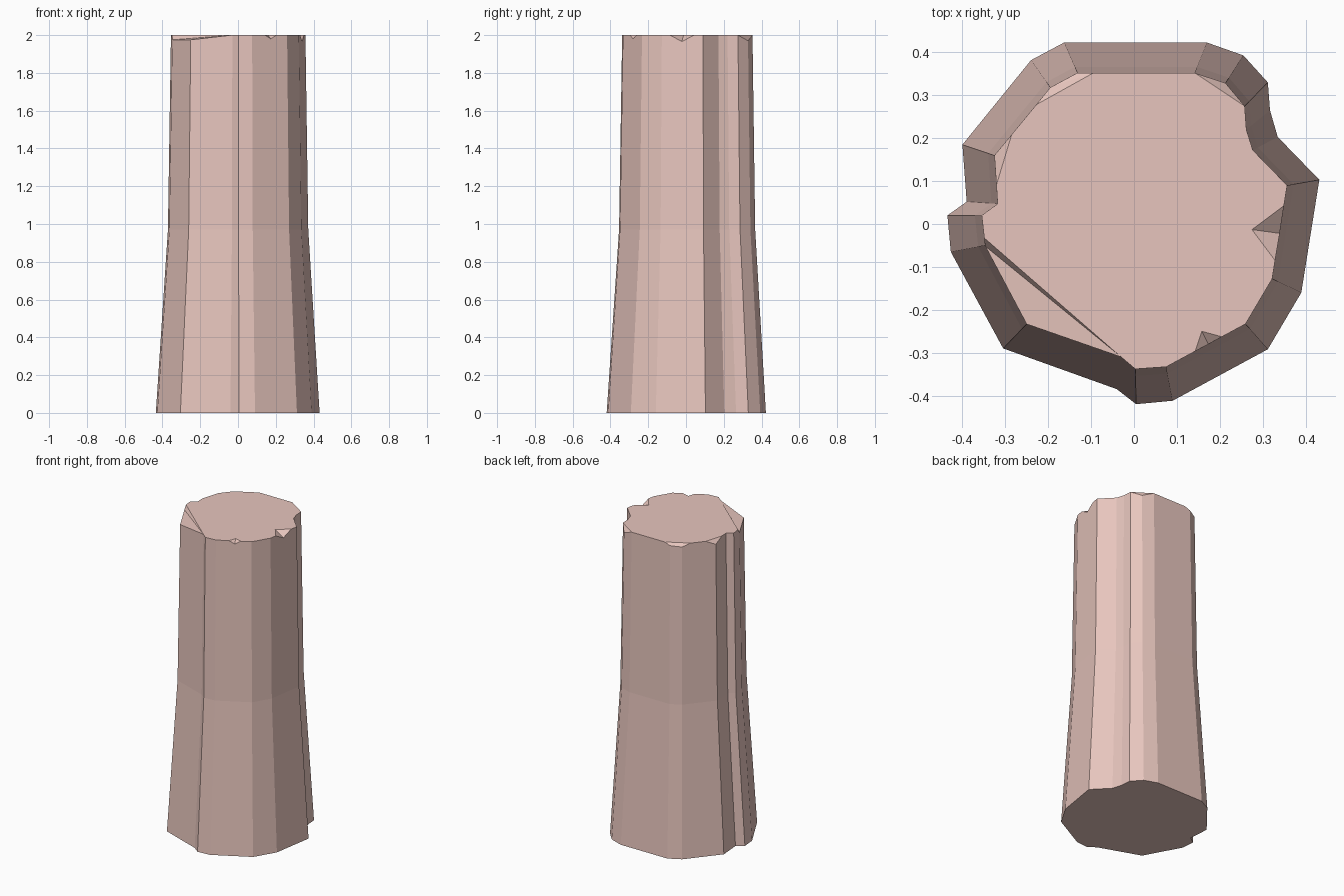
import bpy, bmesh
from mathutils import Vector

if "Cube" in bpy.data.objects:
    bpy.data.objects.remove(bpy.data.objects["Cube"])

# Cross-sections of the trunk at the ground and at the broken top, same point order
base = [(-.435, .02), (-.427, -.065), (-.305, -.29), (-.04, -.385), (.005, -.42),
        (.09, -.412), (.312, -.292), (.39, -.16), (.432, .103), (.335, .203),
        (.317, .265), (.312, .33), (.255, .393), (.17, .423), (-.163, .423),
        (-.24, .382), (-.40, .185), (-.39, .052)]
crown = [(-.355, .02), (-.347, -.05), (-.25, -.233), (-.03, -.31), (.003, -.338),
         (.075, -.333), (.26, -.233), (.322, -.128), (.357, .09), (.277, .172),
         (.262, .22), (.258, .275), (.213, .328), (.142, .352), (-.132, .352),
         (-.195, .318), (-.325, .16), (-.318, .047)]
waist = [(b[0] * .2 + c[0] * .8, b[1] * .2 + c[1] * .8) for b, c in zip(base, crown)]


def make_object(name, bm):
    bmesh.ops.recalc_face_normals(bm, faces=bm.faces)
    mesh = bpy.data.meshes.new(name)
    bm.to_mesh(mesh)
    bm.free()
    ob = bpy.data.objects.new(name, mesh)
    bpy.context.collection.objects.link(ob)
    return ob


# Column lofted through three rings
bm = bmesh.new()
rings = [[bm.verts.new((x, y, z)) for x, y in ring]
         for ring, z in ((base, 0), (waist, .97), (crown, 2))]
n = len(base)
for lo, hi in zip(rings, rings[1:]):
    for i in range(n):
        j = (i + 1) % n
        bm.faces.new((lo[i], lo[j], hi[j], hi[i]))
bm.faces.new(rings[0][::-1])
bm.faces.new(rings[-1])
column = make_object("fluted_column", bm)

mat = bpy.data.materials.new("terracotta")
mat.diffuse_color = (.8, .56, .51, 1)
mat.use_nodes = True
mat.node_tree.nodes["Principled BSDF"].inputs["Base Color"].default_value = mat.diffuse_color
column.data.materials.append(mat)

# Chips knocked out of the top rim: points where each facet meets the body
chips = [
    [(-.352, -.03, 2), (-.215, -.2, 2), (-.03, -.31, 2), (-.349, -.05, 1.975), (-.252, -.235, 1.975)],
    [(-.23, .277, 2), (-.095, .352, 2), (-.134, .353, 1.985), (-.197, .319, 1.98)],
    [(.142, .352, 2), (.258, .275, 2), (.215, .331, 1.965)],
    [(-.285, .209, 2), (-.321, .09, 2), (-.328, .161, 1.97)],
    [(.35, .043, 2), (.275, -.013, 2), (.329, -.085, 2), (.341, -.022, 1.965)],
    [(.143, -.296, 2), (.158, -.25, 2), (.205, -.263, 2), (.174, -.281, 1.98)],
]
for k, points in enumerate(chips):
    # Cutter: the facet points swept upward and away from the axis
    pts = [Vector(p) for p in points]
    mid = sum(pts, Vector()) / len(pts)
    out = Vector((mid.x, mid.y, 0)).normalized() * .1
    bm = bmesh.new()
    for p in pts:
        for q in (p, p + out, p + Vector((0, 0, .1)), p + out + Vector((0, 0, .1))):
            bm.verts.new(q)
    hull = bmesh.ops.convex_hull(bm, input=bm.verts)
    extra = {v for v in hull["geom_interior"] + hull["geom_unused"]
             if isinstance(v, bmesh.types.BMVert)}
    bmesh.ops.delete(bm, geom=list(extra), context="VERTS")
    cutter = make_object(f"rim_chip_cutter_{k}", bm)
    cutter.hide_render = True
    mod = column.modifiers.new("rim_chip", "BOOLEAN")
    mod.operation = "DIFFERENCE"
    mod.solver = "EXACT"
    mod.object = cutter

# Bake the chips and remove the cutters
bpy.context.view_layer.update()
graph = bpy.context.evaluated_depsgraph_get()
result = bpy.data.meshes.new_from_object(column.evaluated_get(graph))
column.modifiers.clear()
column.data = result
for ob in list(bpy.data.objects):
    if ob is not column:
        bpy.data.objects.remove(ob)
